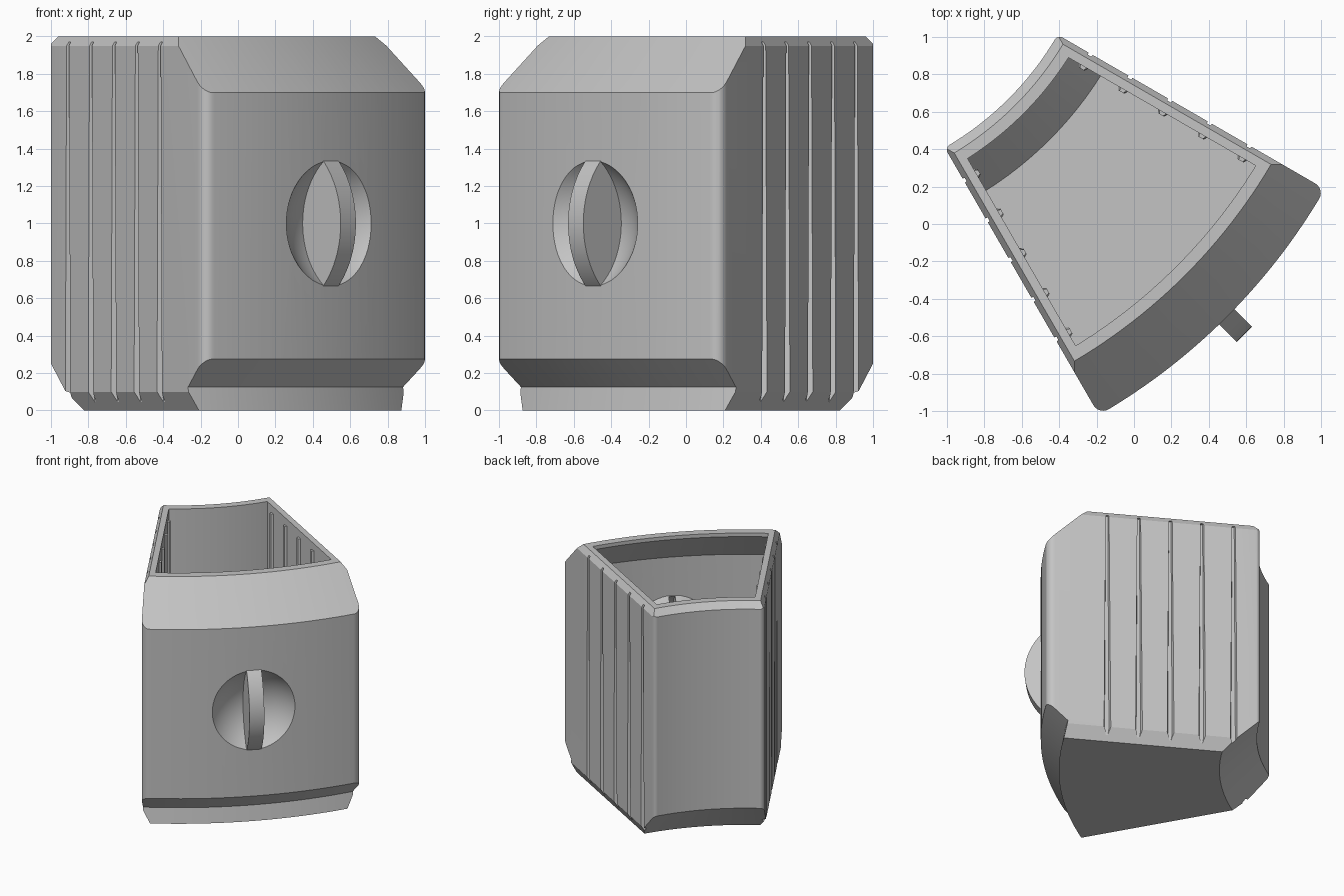
import bpy, bmesh
from math import radians, sin, cos, asin
from mathutils import Matrix, Vector

if "Cube" in bpy.data.objects:
    bpy.data.objects.remove(bpy.data.objects["Cube"], do_unlink=True)

# Everything is built with the sector apex at the origin and its axis along +x
HALF = radians(15)
FRONT_R, BACK_R = 3.30, 1.65
ARC_STEPS = 24
PLACE = Matrix.Translation((-1.837, 1.837, 0)) @ Matrix.Rotation(radians(-45), 4, 'Z')

grey = bpy.data.materials.new("matte_grey")
grey.use_nodes = True
grey.diffuse_color = (0.55, 0.55, 0.55, 1)
grey.node_tree.nodes["Principled BSDF"].inputs["Base Color"].default_value = grey.diffuse_color


def finish(bm, name):
    bmesh.ops.recalc_face_normals(bm, faces=bm.faces[:])
    mesh = bpy.data.meshes.new(name)
    bm.to_mesh(mesh)
    bm.free()
    mesh.materials.append(grey)
    ob = bpy.data.objects.new(name, mesh)
    bpy.context.collection.objects.link(ob)
    return ob


def combine(target, tool, operation):
    """Apply a boolean and discard the tool."""
    mod = target.modifiers.new("cut", 'BOOLEAN')
    mod.operation, mod.object, mod.solver = operation, tool, 'EXACT'
    bpy.context.view_layer.update()
    done = target.evaluated_get(bpy.context.evaluated_depsgraph_get())
    mesh = bpy.data.meshes.new_from_object(done)
    target.modifiers.clear()
    target.data = mesh
    bpy.data.objects.remove(tool, do_unlink=True)


def loft(bm, rings):
    """Skin a stack of equal rings and cap both ends."""
    rows = [[bm.verts.new(p) for p in ring] for ring in rings]
    n = len(rows[0])
    for a, b in zip(rows, rows[1:]):
        for i in range(n):
            j = (i + 1) % n
            bm.faces.new((a[i], a[j], b[j], b[i]))
    bm.faces.new(rows[0])
    bm.faces.new(rows[-1])
    return rows


def revolve(profile, name):
    bm = bmesh.new()
    steps = 36
    rings = []
    for i in range(steps + 1):
        a = radians(-22 + 44 * i / steps)
        rings.append([(r * cos(a), r * sin(a), z) for r, z in profile])
    loft(bm, rings)
    return finish(bm, name)


def sector(r_in, r_out, inset, z0, z1):
    """Prism of a ring sector whose straight sides are moved inward."""
    plan = []
    for r, sign in ((r_out, 1), (r_in, -1)):
        lim = HALF - asin(inset / r)
        for i in range(ARC_STEPS + 1):
            a = sign * lim * (2 * i / ARC_STEPS - 1)
            plan.append((r * cos(a), r * sin(a)))
    bm = bmesh.new()
    rows = loft(bm, [[(x, y, z) for x, y in plan] for z in (z0, z1)])
    return bm, rows


def round_corners(bm, rows, indices, radius):
    edges = [bm.edges.get((rows[0][i], rows[1][i])) for i in indices]
    bmesh.ops.bevel(bm, geom=edges, offset=radius, segments=6, profile=0.5,
                    affect='EDGES', clamp_overlap=False)


def side_ribs(levels, near, far, name):
    """Five tapered upright bars on each straight side."""
    bm = bmesh.new()
    for side in (1, -1):
        along = Vector((cos(HALF), side * sin(HALF), 0))
        inward = Vector((sin(HALF), -side * cos(HALF), 0))
        for k in range(5):
            mid = along * (1.854 + 0.245 * k)
            rings = []
            for z, w in levels:
                base = mid + Vector((0, 0, z))
                rings.append([base + along * u + inward * d for u, d in
                              ((-w, near), (w, near), (w * 0.4, far), (-w * 0.4, far))])
            loft(bm, rings)
    return finish(bm, name)


def ball(x, radius, name):
    bm = bmesh.new()
    bmesh.ops.create_uvsphere(bm, u_segments=64, v_segments=40, radius=radius,
                              matrix=Matrix.Translation((x, 0, 1)))
    return finish(bm, name)


def disc(x, radius, thickness, name):
    bm = bmesh.new()
    bmesh.ops.create_cone(bm, cap_ends=True, segments=80, radius1=radius, radius2=radius,
                          depth=thickness,
                          matrix=Matrix.Translation((x, 0, 1)) @ Matrix.Rotation(radians(90), 4, 'X'))
    return finish(bm, name)


# Outer block with rounded upright corners
bm, rows = sector(BACK_R, FRONT_R, 0, 0, 2)
last = ARC_STEPS
back = (last + 1, 2 * last + 1)
back_edges = [bm.edges.get((rows[0][i], rows[1][i])) for i in back]
front_edges = [bm.edges.get((rows[0][i], rows[1][i])) for i in (0, last)]
for edges, radius in ((front_edges, 0.06), (back_edges, 0.03)):
    bmesh.ops.bevel(bm, geom=edges, offset=radius, segments=6, profile=0.5,
                    affect='EDGES', clamp_overlap=False)

# Small slopes along the top and bottom of the straight sides
for side in (1, -1):
    out = Vector((-sin(HALF), side * cos(HALF), 0))
    for z, slope in ((0.1, -0.55), (1.95, 0.6)):
        bmesh.ops.bisect_plane(bm, geom=bm.verts[:] + bm.edges[:] + bm.faces[:],
                               plane_co=(0, 0, z), plane_no=out + Vector((0, 0, slope)),
                               clear_outer=True)
        bmesh.ops.holes_fill(bm, edges=[e for e in bm.edges if e.is_boundary], sides=0)
bin_body = finish(bm, "bin_body")

# Front and back slopes
combine(bin_body, revolve([(2.04, -0.1), (3.18, -0.1), (3.14, 0.125), (3.35, 0.322),
                           (3.352, 1.65), (2.88, 2.1), (1.80, 2.1), (1.60, 1.90),
                           (1.60, 0.322)], "slope_cutter"), 'INTERSECT')

# Grooves down both sides
combine(bin_body, side_ribs([(0.01, 0.006), (0.1, 0.042), (1.97, 0.02)], -0.05, 0.03,
                            "groove_cutter"), 'DIFFERENCE')

# Finger dimple and upright grip
combine(bin_body, ball(3.57, 0.43, "dimple_cutter"), 'DIFFERENCE')
combine(bin_body, disc(2.941, 0.491, 0.115, "grip"), 'UNION')

# Hollow inside, following the outer slopes, dimple and grooves
bm, rows = sector(1.70, 3.28, 0.077, 0.08, 2.05)
hollow = finish(bm, "hollow_cutter")
combine(hollow, revolve([(1.96, 0.08), (2.04, 0.0), (3.08, 0.0), (3.08, 0.17),
                         (3.22, 0.30), (3.22, 1.68), (2.918, 1.97), (2.918, 2.1),
                         (1.763, 2.1), (1.763, 0.277)], "hollow_slopes"), 'INTERSECT')
combine(hollow, side_ribs([(0.12, 0.045), (1.94, 0.03)], 0.05, 0.095, "inner_ribs"),
        'DIFFERENCE')
combine(hollow, ball(3.57, 0.50, "dimple_back"), 'DIFFERENCE')
combine(hollow, disc(2.941, 0.446, 0.05, "grip_slot"), 'UNION')
combine(bin_body, hollow, 'DIFFERENCE')

# Turn into place and shade
bin_body.data.transform(PLACE)
bin_body.data.materials.clear()
bin_body.data.materials.append(grey)
for poly in bin_body.data.polygons:
    poly.material_index = 0
bpy.ops.object.select_all(action='DESELECT')
bin_body.select_set(True)
bpy.context.view_layer.objects.active = bin_body
bpy.ops.object.shade_smooth_by_angle(angle=radians(25))
